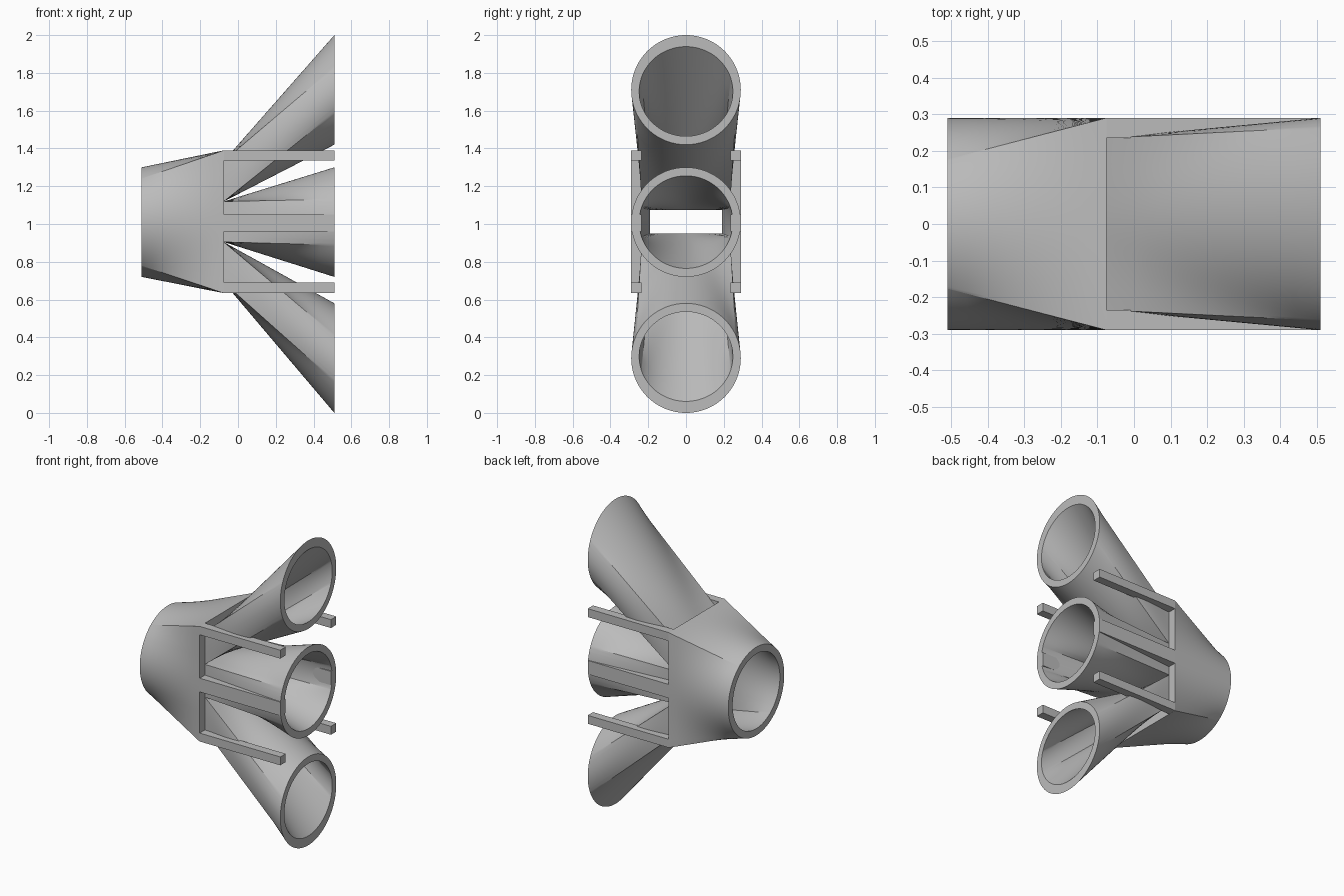
import bpy, bmesh
from math import pi, cos, sin, atan2, radians

old = bpy.data.objects.get("Cube")
if old:
    bpy.data.objects.remove(old, do_unlink=True)

# Single plain grey material
grey = bpy.data.materials.new("matte_grey")
grey.use_nodes = True
COLOUR = (0.5, 0.5, 0.5, 1)
grey.diffuse_color = COLOUR
grey.node_tree.nodes["Principled BSDF"].inputs["Base Color"].default_value = COLOUR

MID = 1.01           # height of the main axis
PLATE_X = -0.075     # plane where the inlet meets the three outlets
END_X = 0.51         # open ends on both sides
SEGMENTS, STEPS = 96, 8


def finish(name, bm):
    bmesh.ops.recalc_face_normals(bm, faces=bm.faces)
    mesh = bpy.data.meshes.new(name)
    bm.to_mesh(mesh)
    bm.free()
    obj = bpy.data.objects.new(name, mesh)
    bpy.context.collection.objects.link(obj)
    mesh.materials.append(grey)
    return obj


def angles_with_corners(*rects):
    """Even angles round the loop, plus the exact corner directions."""
    found = {round(2 * pi * i / SEGMENTS, 5) for i in range(SEGMENTS)}
    for w, h in rects:
        for sy in (1, -1):
            for sz in (1, -1):
                found.add(round(atan2(sz * h, sy * w) % (2 * pi), 5))
    return sorted(found)


def rect_point(a, w, h):
    reach = min(w / max(abs(cos(a)), 1e-6), h / max(abs(sin(a)), 1e-6))
    return reach * cos(a), reach * sin(a)


def loft_rings(bm, angles, rect, rect_z, ellipse, ellipse_z, end_x):
    """Rings of vertices blending a rectangle into an ellipse."""
    rings = []
    for s in range(STEPS + 1):
        t = s / STEPS
        ring = []
        for a in angles:
            ry, rz = rect_point(a, *rect)
            y = ry + (ellipse[0] * cos(a) - ry) * t
            z0, z1 = rect_z + rz, ellipse_z + ellipse[1] * sin(a)
            ring.append(bm.verts.new((PLATE_X + (end_x - PLATE_X) * t, y, z0 + (z1 - z0) * t)))
        rings.append(ring)
    return rings


def bridge(bm, a, b):
    n = len(a)
    for i in range(n):
        j = (i + 1) % n
        bm.faces.new((a[i], a[j], b[j], b[i]))


def duct(name, end_x, rect, rect_z, end_z, wall, bore, bore_z):
    """Hollow square-to-round duct with flat rims at both ends."""
    inner_rect = (rect[0] - wall, rect[1] - wall)
    angles = angles_with_corners(rect, inner_rect)
    bm = bmesh.new()
    outer = loft_rings(bm, angles, rect, rect_z, (0.29, 0.29), end_z, end_x)
    inner = loft_rings(bm, angles, inner_rect, rect_z, bore, bore_z, end_x)
    for rings in (outer, inner):
        for a, b in zip(rings, rings[1:]):
            bridge(bm, a, b)
    bridge(bm, outer[0], inner[0])
    bridge(bm, outer[-1], inner[-1])
    obj = finish(name, bm)
    bpy.ops.object.select_all(action='DESELECT')
    bpy.context.view_layer.objects.active = obj
    obj.select_set(True)
    bpy.ops.object.shade_smooth_by_angle(angle=radians(20))


def bar(name, y0, y1, z0, z1):
    bm = bmesh.new()
    bmesh.ops.create_cube(bm, size=1)
    for v in bm.verts:
        v.co.x = END_X if v.co.x > 0 else PLATE_X
        v.co.y = y1 if v.co.y > 0 else y0
        v.co.z = z1 if v.co.z > 0 else z0
    finish(name, bm)


# Inlet duct, round to tall rectangle
duct("inlet_duct", -END_X, (0.29, 0.378), MID + 0.002, MID, 0.055, (0.245, 0.245), MID)

# Three outlet ducts fanning out from thirds of the rectangle
third = 0.215
for name, step, end_z, lean in (("upper_outlet", 1, 1.71, 1),
                                ("middle_outlet", 0, MID, 0),
                                ("lower_outlet", -1, 0.29, -1)):
    bore = (0.248, 0.237 if lean else 0.245)
    duct(name, END_X, (0.235, third / 2), MID + 0.002 + step * third, end_z,
         0.045, bore, end_z - 0.008 * lean)

# Support bars along both sides
for side, s in (("left", 1), ("right", -1)):
    back, front = sorted((s * 0.235, s * 0.29))
    label = "back" if side == "left" else "front"
    bar(label + "_upper_bar", back, front, 1.335, 1.39)
    bar(label + "_middle_bar", back, front, 0.96, 1.05)
    bar(label + "_lower_bar", back, front, 0.635, 0.69)
